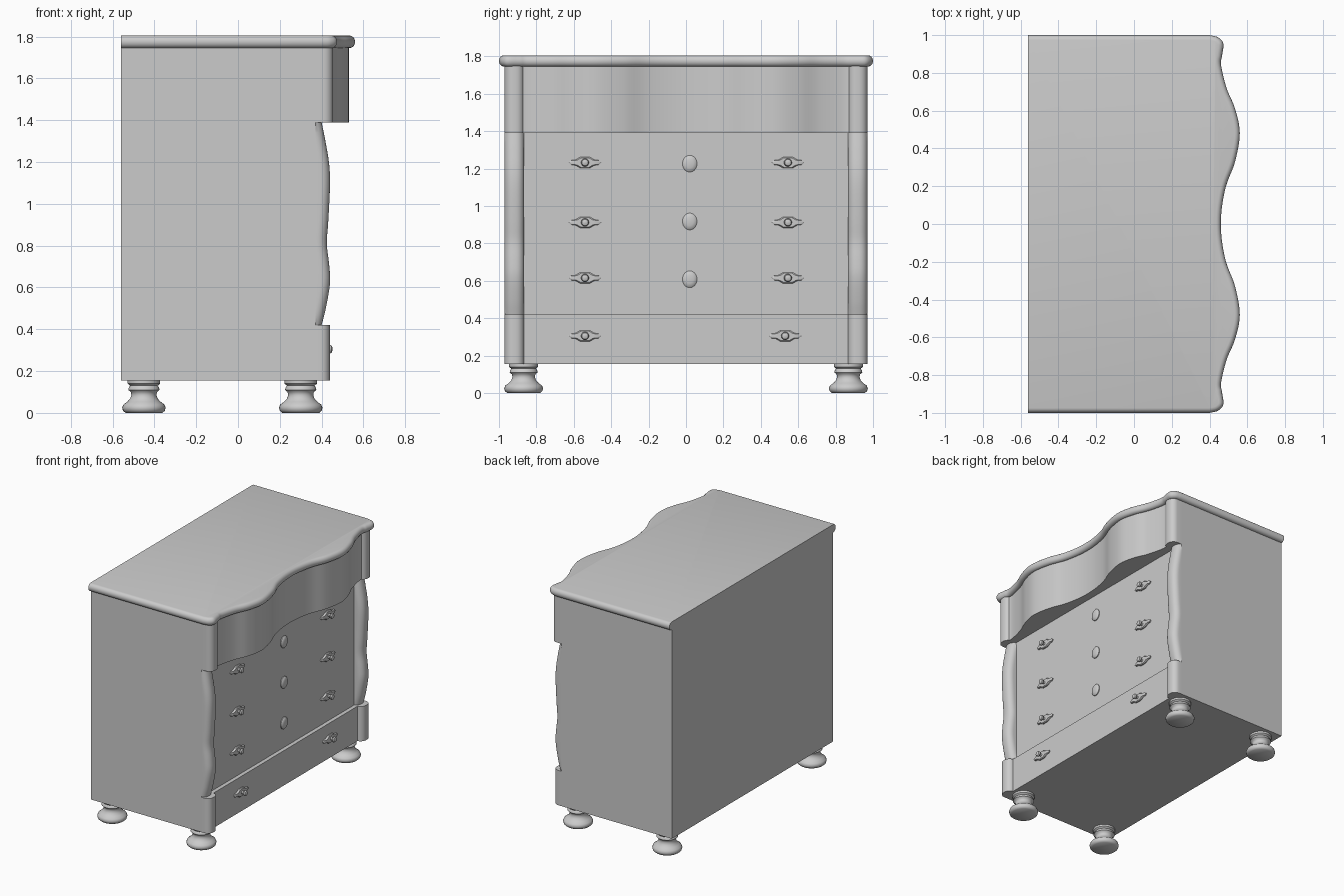
import bpy, bmesh, math
from mathutils import Vector

cube = bpy.data.objects.get("Cube")
if cube:
    bpy.data.objects.remove(cube, do_unlink=True)

GREY = bpy.data.materials.new("pale_grey")
GREY.use_nodes = True
GREY.diffuse_color = (0.6, 0.6, 0.6, 1)
GREY.node_tree.nodes["Principled BSDF"].inputs["Base Color"].default_value = (0.6, 0.6, 0.6, 1)


def finish(name, bm, angle=35):
    bmesh.ops.recalc_face_normals(bm, faces=bm.faces)
    mesh = bpy.data.meshes.new(name)
    bm.to_mesh(mesh)
    bm.free()
    mesh.materials.append(GREY)
    obj = bpy.data.objects.new(name, mesh)
    bpy.context.collection.objects.link(obj)
    bpy.ops.object.select_all(action='DESELECT')
    obj.select_set(True)
    bpy.context.view_layer.objects.active = obj
    bpy.ops.object.shade_smooth_by_angle(angle=math.radians(angle))
    return obj


def loft(name, rings, angle=35):
    """Skin closed rings of points and cap both ends."""
    bm = bmesh.new()
    loops = [[bm.verts.new(p) for p in ring] for ring in rings]
    n = len(loops[0])
    for a, b in zip(loops, loops[1:]):
        for i in range(n):
            j = (i + 1) % n
            bm.faces.new((a[i], a[j], b[j], b[i]))
    bm.faces.new(loops[0])
    bm.faces.new(loops[-1])
    return finish(name, bm, angle)


def box(name, x0, x1, y0, y1, z0, z1):
    return loft(name, [[(x0, y0, z), (x1, y0, z), (x1, y1, z), (x0, y1, z)] for z in (z0, z1)])


def spline(points, steps=6):
    """Catmull-Rom curve through 2D points."""
    pts = [Vector(p) for p in points]
    pts = [2 * pts[0] - pts[1]] + pts + [2 * pts[-1] - pts[-2]]
    out = []
    for a, b, c, d in zip(pts, pts[1:], pts[2:], pts[3:]):
        for k in range(steps):
            t = k / steps
            out.append(0.5 * (2 * b + (c - a) * t + (2 * a - 5 * b + 4 * c - d) * t ** 2
                              + (3 * b - 3 * c + d - a) * t ** 3))
    return out + [pts[-2]]


BACK, FRONT, SIDE = -0.56, 0.37, 0.97

# Carcass and bottom drawer
box("carcass", BACK, FRONT, -SIDE, SIDE, 0.155, 1.75)
box("bottom_drawer", FRONT, 0.40, -0.87, 0.87, 0.155, 0.42)

# Double-bowed top with rounded front and side edges
half = [(0.40, 1.0), (0.445, 0.988), (0.473, 0.955), (0.466, 0.89), (0.461, 0.84), (0.49, 0.72),
        (0.535, 0.61), (0.56, 0.48), (0.535, 0.33), (0.49, 0.21), (0.467, 0.1), (0.46, 0)]
edge = spline([(x, -y) for x, y in half] + half[-2::-1])
edge = [Vector((BACK, -1))] + edge + [Vector((BACK, 1))]


def inset_edge(d):
    ring = []
    last = len(edge) - 1
    for i, p in enumerate(edge):
        if i in (0, last):
            ring.append(Vector((BACK, p.y * (1 - d))))
        else:
            t = (edge[i + 1] - edge[i - 1]).normalized()
            if i in (1, last - 1):
                t = Vector((1 if i == 1 else -1, 0))
            ring.append(p - d * Vector((t.y, -t.x)))
    return ring


rings = []
for k in range(9):
    a = math.pi * (k / 8 - 0.5)
    rings.append([(p.x, p.y, 1.775 + 0.03 * math.sin(a)) for p in inset_edge(0.026 * (1 - math.cos(a)))])
loft("top_board", rings, 40)

# Double-bowed top drawer
bow = [p for p in inset_edge(0.03) if abs(p.y) < 0.875 and p.x > FRONT]
bow = [Vector((FRONT, bow[0].y))] + bow + [Vector((FRONT, bow[-1].y))]
loft("top_drawer", [[(p.x, p.y, z) for p in bow] for z in (1.39, 1.75)])


# Rounded corner posts: straight blocks above and below, wavy middle
def post_ring(x_front, z, side):
    y0, y1, r = 0.865, SIDE, 0.045
    ring = [(FRONT, y0)]
    for cy, start in ((y0 + r, 180), (y1 - r, 90)):
        for k in range(7):
            a = math.radians(start - 15 * k)
            ring.append((x_front - r + r * math.sin(a), cy + r * math.cos(a)))
    ring.append((FRONT, y1))
    return [(max(x, FRONT), side * y, z) for x, y in ring]


wave = spline([(0.40, 0.42), (0.42, 0.5), (0.44, 0.62), (0.436, 0.71), (0.425, 0.81),
               (0.432, 0.92), (0.44, 1.09), (0.436, 1.19), (0.42, 1.29), (0.40, 1.39)], 4)
for side, label in ((1, "left"), (-1, "right")):
    loft(label + "_wavy_post", [post_ring(p.x, p.y, side) for p in wave], 50)
    loft(label + "_base_block", [post_ring(0.44, z, side) for z in (0.155, 0.42)])
    loft(label + "_top_block", [post_ring(0.455, z, side) for z in (1.39, 1.75)])


def turned(name, origin, profile, axis, sides=32, sy=1, sz=1):
    """Turn (radius, height) pairs about the x or z axis."""
    o = Vector(origin)
    rings = []
    for r, h in profile:
        ring = []
        for k in range(sides):
            a = math.tau * k / sides
            c, s = r * math.cos(a), r * math.sin(a)
            ring.append(o + Vector((h, c * sy, s * sz) if axis == "x" else (c, s, h)))
        rings.append(ring)
    return loft(name, rings, 40)


# Turned bun feet
foot = [(0.088, 0), (0.1, 0.01), (0.104, 0.025), (0.098, 0.04), (0.08, 0.053), (0.066, 0.068),
        (0.06, 0.085), (0.063, 0.1), (0.075, 0.11), (0.072, 0.122), (0.066, 0.13), (0.078, 0.14), (0.078, 0.157)]
for x, label in ((0.3, "front"), (-0.45, "rear")):
    for y in (-0.868, 0.868):
        turned(f"{label}_foot", (x, y, 0), foot, "z")

# Drawer pulls: pointed plate, stem and knob
knob = [(0.012, 0), (0.01, 0.02), (0.018, 0.026), (0.021, 0.034), (0.017, 0.042), (0.006, 0.046)]
plate = [(-0.088, 0), (-0.075, 0.012), (-0.05, 0.015), (-0.025, 0.03), (0.025, 0.03), (0.05, 0.015),
         (0.075, 0.012), (0.088, 0), (0.075, -0.012), (0.05, -0.015), (0.025, -0.03), (-0.025, -0.03),
         (-0.05, -0.015), (-0.075, -0.012)]
for z in (0.305, 0.615, 0.912, 1.232):
    x = 0.40 if z < 0.4 else FRONT
    for y in (-0.54, 0.53 if z < 0.4 else 0.545):
        loft("pull_plate", [[(x + h, y + s * a, z + s * b) for a, b in plate]
                            for h, s in ((-0.002, 1), (0.008, 1), (0.014, 0.85))])
        turned("pull_knob", (x + 0.006, y, z), knob, "x", 20)

# Oval keyhole covers
cover = [(1, -0.002), (1, 0.006), (0.85, 0.012), (0.5, 0.016), (0.1, 0.017)]
for z in (0.608, 0.917, 1.226):
    turned("keyhole_cover", (FRONT, 0.02, z), cover, "x", 28, 0.039, 0.045)
